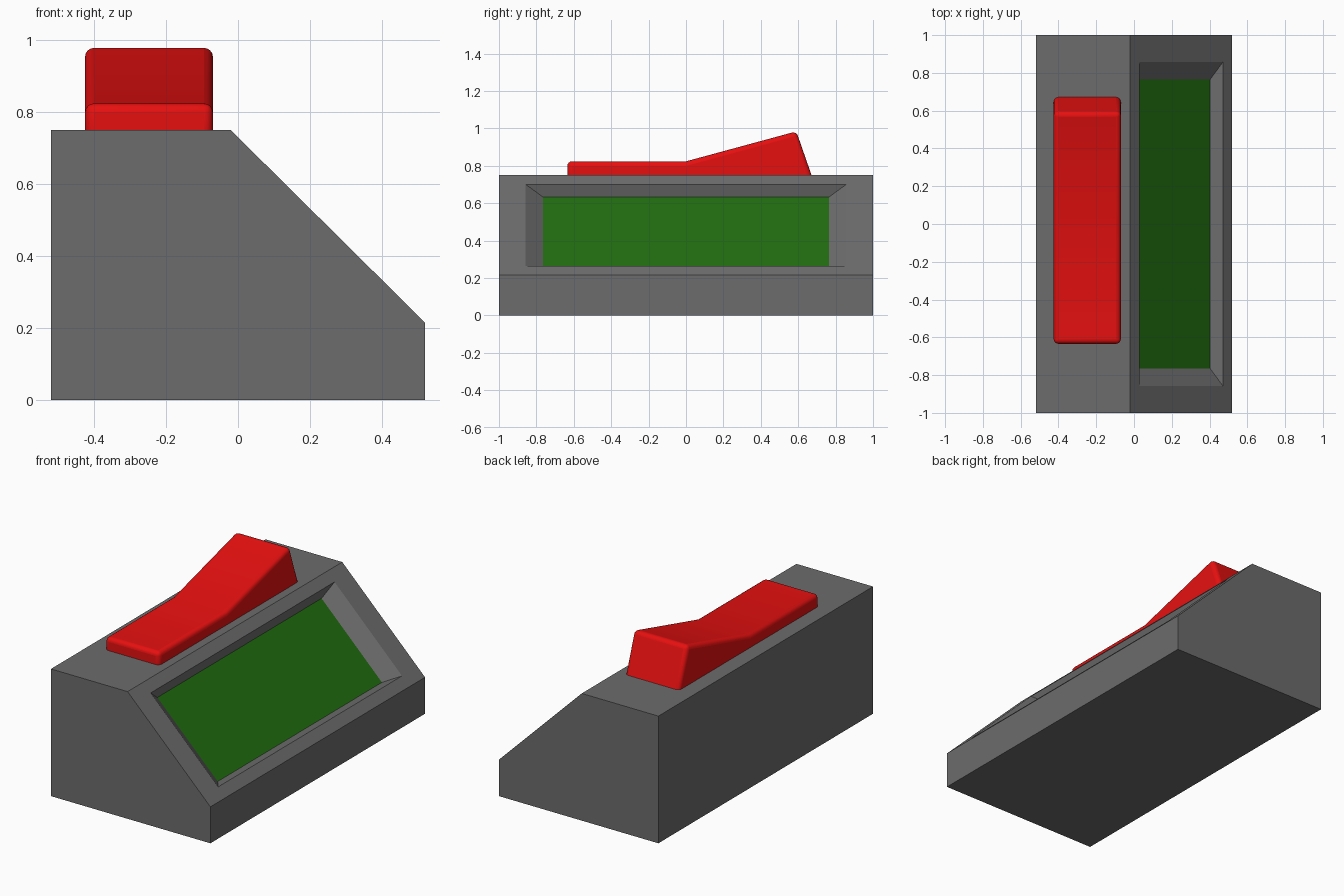
import bpy, bmesh
from math import radians
from mathutils import Vector

if "Cube" in bpy.data.objects:
    bpy.data.objects.remove(bpy.data.objects["Cube"])


def material(name, rgb):
    m = bpy.data.materials.new(name)
    m.diffuse_color = (*rgb, 1)
    m.use_nodes = True
    m.node_tree.nodes["Principled BSDF"].inputs["Base Color"].default_value = m.diffuse_color
    return m


def add_object(name, bm, mat):
    bmesh.ops.recalc_face_normals(bm, faces=bm.faces[:])
    me = bpy.data.meshes.new(name)
    bm.to_mesh(me)
    bm.free()
    ob = bpy.data.objects.new(name, me)
    bpy.context.collection.objects.link(ob)
    me.materials.append(mat)
    return ob


def prism(points, offset):
    bm = bmesh.new()
    face = bm.faces.new([bm.verts.new(p) for p in points])
    new = bmesh.ops.extrude_face_region(bm, geom=[face])["geom"]
    bmesh.ops.translate(bm, vec=offset, verts=[v for v in new if isinstance(v, bmesh.types.BMVert)])
    bmesh.ops.recalc_face_normals(bm, faces=bm.faces[:])
    return bm


grey = material("grey", (0.15, 0.15, 0.15))
green = material("green", (0.015, 0.15, 0.005))
red = material("red", (0.8, 0.005, 0.005))

# Housing: wedge profile extruded along y
profile = [(-0.52, 0), (0.52, 0), (0.52, 0.215), (-0.02, 0.75), (-0.52, 0.75)]
bm = prism([(x, -1, z) for x, z in profile], (0, 2, 0))

# Recess in the sloping face: inset rim, then a smaller sunken floor
slope = next(f for f in bm.faces if f.normal.x > 0.3 and f.normal.z > 0.3)
normal = slope.normal.copy()
down = Vector((normal.z, 0, -normal.x))
centre = slope.calc_center_median()
half_slope = 0.38


def fit(face, half_y, half_s, depth):
    for v in face.verts:
        side_y = 1 if v.co.y > 0 else -1
        side_s = 1 if (v.co - centre).dot(down) > 0 else -1
        v.co = centre + down * side_s * half_s + Vector((0, side_y * half_y, 0)) - normal * depth


bmesh.ops.inset_region(bm, faces=[slope], thickness=0.05)
fit(slope, 0.857, 0.31, 0)
bmesh.ops.inset_region(bm, faces=[slope], thickness=0.02)
fit(slope, 0.765, 0.277, 0.062)
floor = [v.co.copy() for v in slope.verts]
bm.faces.remove(slope)
add_object("housing", bm, grey)

# Screen: floor of the recess
bm = bmesh.new()
face = bm.faces.new([bm.verts.new(p) for p in floor])
screen = add_object("screen", bm, green)
if screen.data.polygons[0].normal.dot(normal) < 0:
    screen.data.flip_normals()

# Rocker switch: bent side profile with rounded edges, sunk slightly in the housing
side = [(-0.634, 0.71), (-0.634, 0.824), (0, 0.824), (0.59, 0.984), (0.685, 0.71)]
bm = prism([(-0.425, y, z) for y, z in side], (0.355, 0, 0))
switch = add_object("rocker_switch", bm, red)
bevel = switch.modifiers.new("rounded_edges", "BEVEL")
bevel.width = 0.024
bevel.segments = 4
bevel.angle_limit = radians(30)
bpy.context.view_layer.objects.active = switch
switch.select_set(True)
bpy.ops.object.shade_smooth_by_angle(angle=radians(30))
